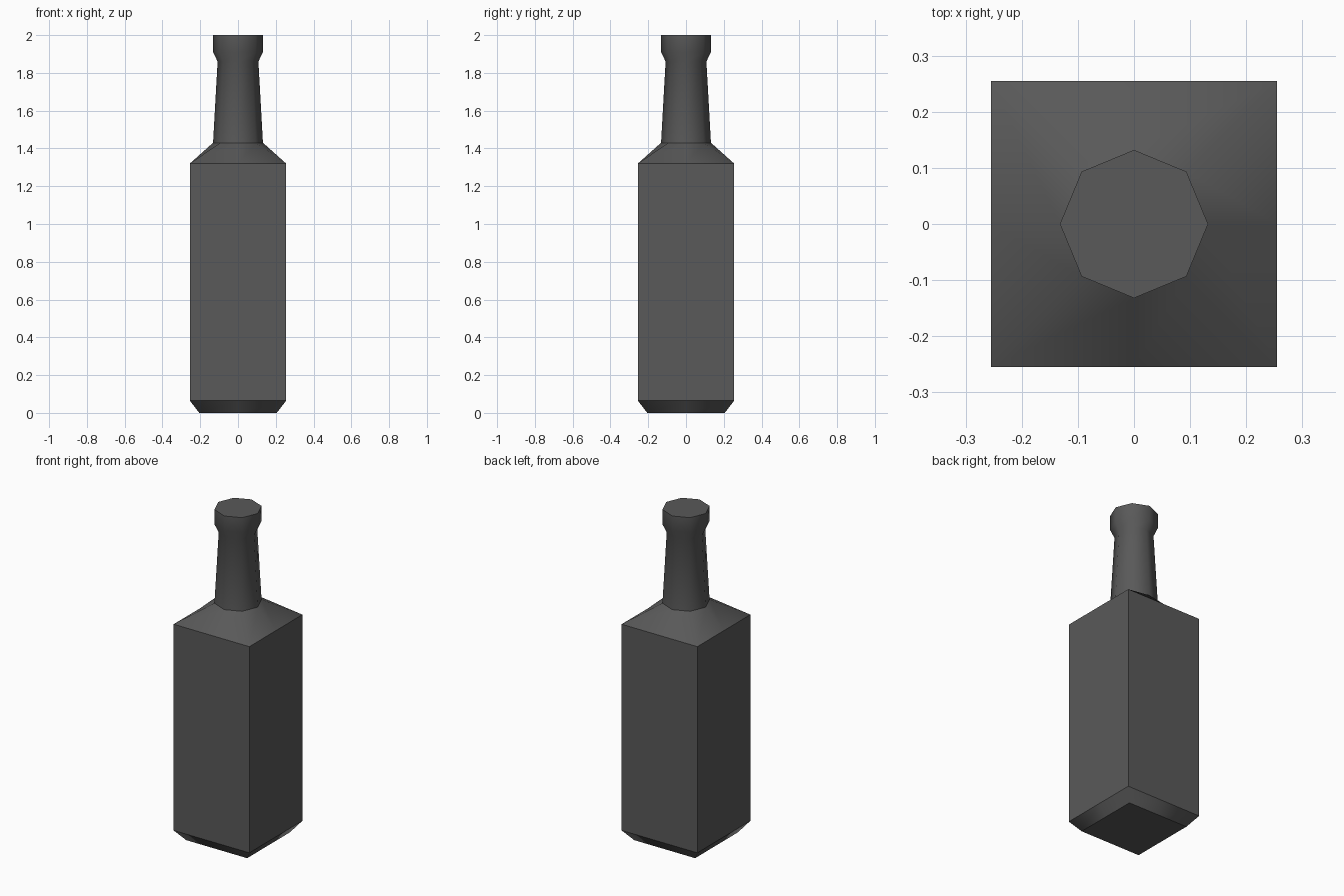
import bpy, bmesh, math

if "Cube" in bpy.data.objects:
    bpy.data.objects.remove(bpy.data.objects["Cube"])

SIDES = 8  # octagonal neck; the square body uses corners plus edge midpoints

# (shape, half width or radius, height, crisp ring edge)
PROFILE = [
    ("square", 0.205, 0.0, True),     # foot
    ("square", 0.255, 0.065, True),   # chamfer up to body
    ("square", 0.255, 1.32, True),    # body top
    ("round", 0.132, 1.43, True),     # shoulder meets neck
    ("round", 0.108, 1.86, False),    # neck narrows
    ("round", 0.132, 1.91, False),    # lip flares
    ("round", 0.132, 2.0, True),      # mouth
]
BODY = 1  # index of the band with sharp vertical corners


def ring(bm, shape, size, z):
    verts = []
    for i in range(SIDES):
        a = math.tau * i / SIDES
        c, s = math.cos(a), math.sin(a)
        k = size / max(abs(c), abs(s)) if shape == "square" else size
        verts.append(bm.verts.new((k * c, k * s, z)))
    return verts


bm = bmesh.new()
rings = [ring(bm, shape, size, z) for shape, size, z, _ in PROFILE]

# Skin between neighbouring rings, then cap both ends
for lower, upper in zip(rings, rings[1:]):
    for i in range(SIDES):
        j = (i + 1) % SIDES
        bm.faces.new((lower[i], lower[j], upper[j], upper[i]))
bm.faces.new(rings[0][::-1])
bm.faces.new(rings[-1])

# Smooth shading with crisp rings and body corners
for f in bm.faces:
    f.smooth = True
for verts, (_, _, _, crisp) in zip(rings, PROFILE):
    if crisp:
        for i in range(SIDES):
            bm.edges.get((verts[i], verts[(i + 1) % SIDES])).smooth = False
for i in range(1, SIDES, 2):
    bm.edges.get((rings[BODY][i], rings[BODY + 1][i])).smooth = False

mesh = bpy.data.meshes.new("bottle")
bm.to_mesh(mesh)
bm.free()

# Dark glass
glass = bpy.data.materials.new("dark_glass")
glass.diffuse_color = (0.1, 0.1, 0.1, 1.0)
glass.use_nodes = True
glass.node_tree.nodes["Principled BSDF"].inputs["Base Color"].default_value = glass.diffuse_color
mesh.materials.append(glass)

bottle = bpy.data.objects.new("bottle", mesh)
bpy.context.collection.objects.link(bottle)
